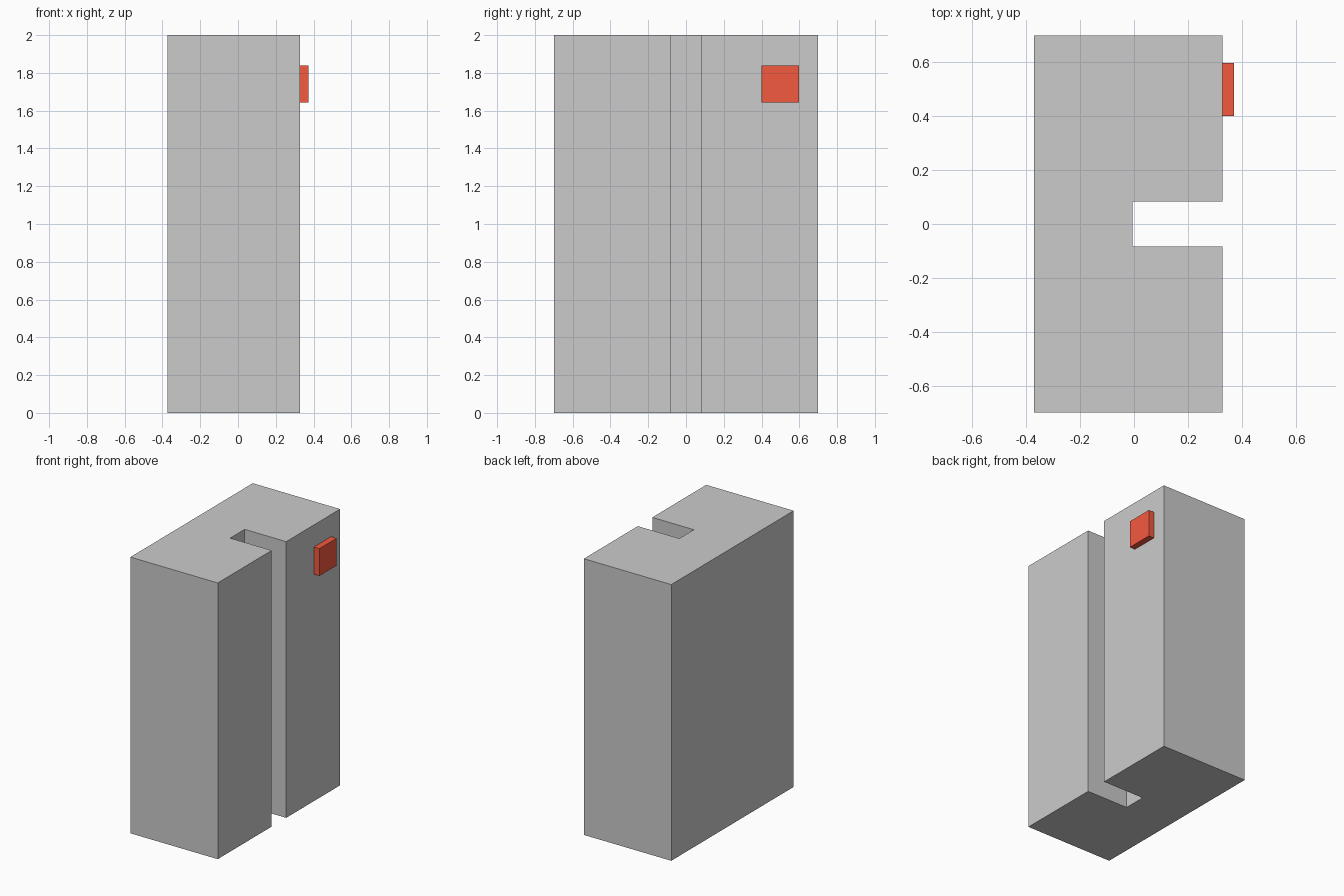
import bpy
import bmesh

if "Cube" in bpy.data.objects:
    bpy.data.objects.remove(bpy.data.objects["Cube"])


def extrude_profile(name, points, z0, z1):
    """Extrude a counter-clockwise xy outline from z0 up to z1."""
    bm = bmesh.new()
    face = bm.faces.new([bm.verts.new((x, y, z0)) for x, y in points])
    top = bmesh.ops.extrude_face_region(bm, geom=[face], use_keep_orig=True)
    verts = [v for v in top["geom"] if isinstance(v, bmesh.types.BMVert)]
    bmesh.ops.translate(bm, verts=verts, vec=(0, 0, z1 - z0))
    bmesh.ops.recalc_face_normals(bm, faces=bm.faces)
    mesh = bpy.data.meshes.new(name)
    bm.to_mesh(mesh)
    bm.free()
    obj = bpy.data.objects.new(name, mesh)
    bpy.context.collection.objects.link(obj)
    return obj


back, front, slot_end = -0.372, 0.328, -0.005
half_width, half_slot = 0.7, 0.083

# Body: upright block with a full-height slot, outline mirrored about y = 0
half = [(slot_end, half_slot), (front, half_slot),
        (front, half_width), (back, half_width)]
outline = half + [(x, -y) for x, y in reversed(half)]
extrude_profile("body", outline, 0.0, 2.0)

# Red button standing proud of the slotted face
button = extrude_profile(
    "button",
    [(front, 0.4), (0.372, 0.4), (0.372, 0.597), (front, 0.597)],
    1.642, 1.84)
red = bpy.data.materials.new("red")
red.diffuse_color = (0.9, 0.1, 0.05, 1.0)
red.use_nodes = True
red.node_tree.nodes["Principled BSDF"].inputs["Base Color"].default_value = red.diffuse_color
button.data.materials.append(red)
